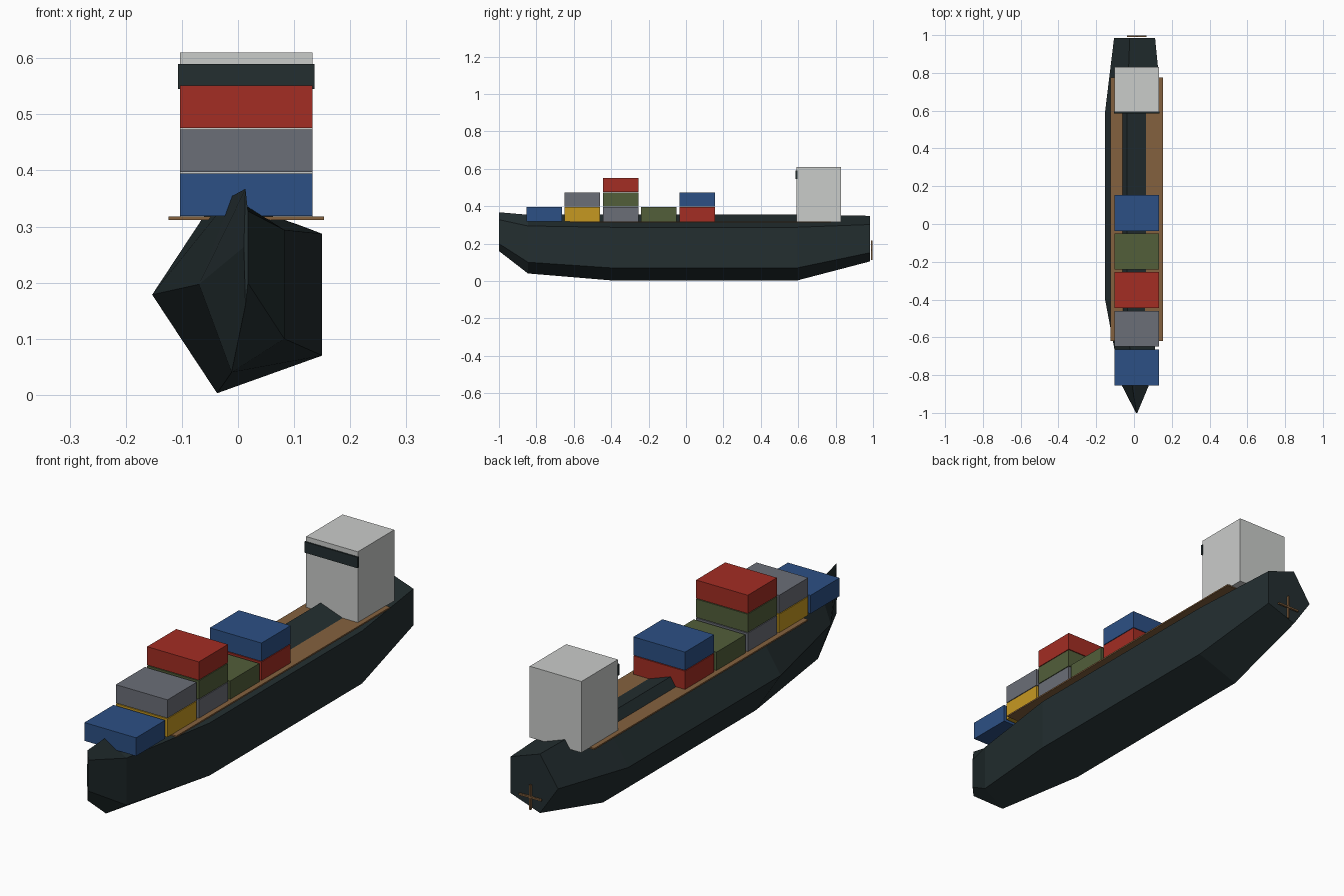
import bpy
import bmesh
from math import cos, sin, tau

cube = bpy.data.objects.get("Cube")
if cube:
    bpy.data.objects.remove(cube, do_unlink=True)


def linear(v):
    v /= 255
    return v / 12.92 if v <= 0.04045 else ((v + 0.055) / 1.055) ** 2.4


def material(name, *rgb):
    colour = (*[linear(v) for v in rgb], 1)
    mat = bpy.data.materials.new(name)
    mat.use_nodes = True
    mat.diffuse_color = colour
    shader = mat.node_tree.nodes["Principled BSDF"]
    shader.inputs["Base Color"].default_value = colour
    shader.inputs["Roughness"].default_value = 0.8
    return mat


hull_dark = material("hull_dark", 35, 46, 48)
deck_brown = material("deck_brown", 132, 97, 62)
bridge_white = material("bridge_white", 202, 204, 202)
blue = material("container_blue", 44, 80, 133)
red = material("container_red", 163, 45, 35)
olive = material("container_olive", 82, 94, 58)
grey = material("container_grey", 107, 110, 119)
yellow = material("container_yellow", 198, 153, 33)

CX = 0.0145      # centre line of the ship
DECK = 0.318     # height of the deck surface


def finish(bm, name, mat):
    bmesh.ops.recalc_face_normals(bm, faces=bm.faces)
    mesh = bpy.data.meshes.new(name)
    bm.to_mesh(mesh)
    bm.free()
    mesh.materials.append(mat)
    obj = bpy.data.objects.new(name, mesh)
    bpy.context.collection.objects.link(obj)
    return obj


def box(name, mat, width, y0, y1, z0, z1):
    """Box centred across the ship."""
    bm = bmesh.new()
    bmesh.ops.create_cube(bm, size=1)
    for v in bm.verts:
        v.co = (CX + v.co.x * width,
                (y0 + y1) / 2 + v.co.y * (y1 - y0),
                (z0 + z1) / 2 + v.co.z * (z1 - z0))
    return finish(bm, name, mat)


# Hull: five-sided sections lofted from bow to stern (y, radius x, radius z, centre z)
stations = [
    (-1.0, 0.004, 0.109, 0.2635),
    (-0.845, 0.084, 0.165, 0.197),
    (-0.4, 0.1675, 0.1846, 0.1785),
    (0.595, 0.1675, 0.1846, 0.1785),
    (0.985, 0.12, 0.128, 0.2265),
]
SIDES = 5
bm = bmesh.new()
rings = []
for y, rx, rz, cz in stations:
    angles = [tau * (i / SIDES + 0.5) for i in range(SIDES)]
    rings.append([bm.verts.new((CX + rx * cos(a), y, cz + rz * sin(a))) for a in angles])
for a, b in zip(rings, rings[1:]):
    for i in range(SIDES):
        j = (i + 1) % SIDES
        bm.faces.new((a[i], a[j], b[j], b[i]))
bm.faces.new(rings[0])
bm.faces.new(rings[-1])
finish(bm, "hull", hull_dark)

# Deck plate, with the hull ridge rising through it
box("deck", deck_brown, 0.277, -0.62, 0.775, DECK - 0.006, DECK)

# Bridge tower and its window band
box("bridge", bridge_white, 0.236, 0.592, 0.83, DECK - 0.002, 0.61)
box("bridge_window", hull_dark, 0.243, 0.586, 0.595, 0.545, 0.59)

# Container stacks, bow to stern, bottom to top
stacks = [[blue], [yellow, grey], [grey, olive, red], [olive], [red, blue]]
for s, stack in enumerate(stacks):
    y = -0.854 + s * 0.2045
    for level, mat in enumerate(stack):
        z = DECK + 0.001 + level * 0.0785
        box(f"container_{s + 1}_{level + 1}", mat, 0.236, y, y + 0.19, z, z + 0.0755)

# Propeller: two crossed blades behind the stern
box("propeller_blade_upright", deck_brown, 0.007, 0.99, 0.998, 0.113, 0.215)
box("propeller_blade_level", deck_brown, 0.102, 0.99, 0.998, 0.1605, 0.1675)
